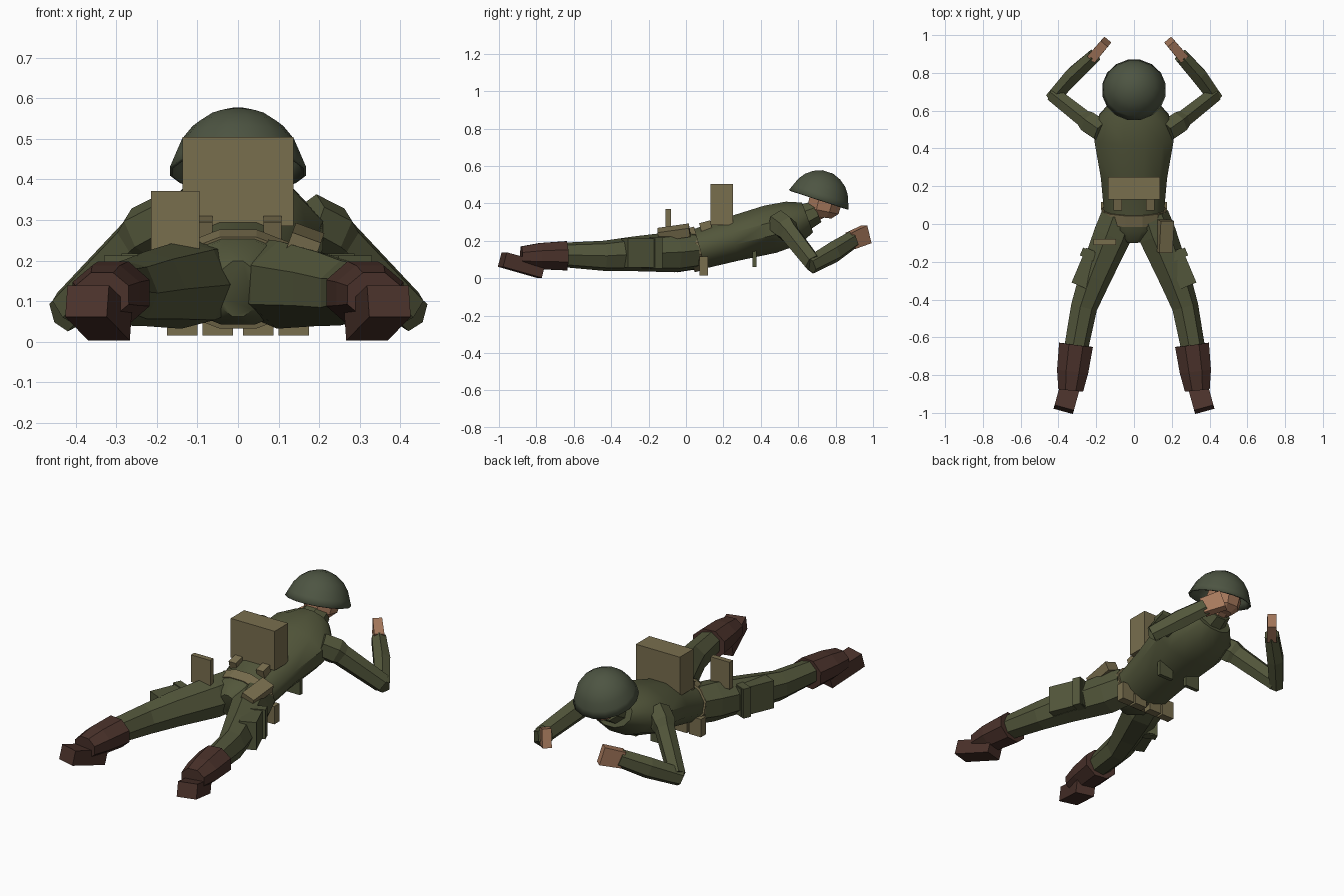
import bpy, bmesh
from math import pi, cos, sin
from mathutils import Vector, Euler

if "Cube" in bpy.data.objects:
    bpy.data.objects.remove(bpy.data.objects["Cube"], do_unlink=True)


def material(name, color):
    m = bpy.data.materials.new(name)
    m.use_nodes = True
    m.diffuse_color = (*color, 1)
    bsdf = m.node_tree.nodes["Principled BSDF"]
    bsdf.inputs["Base Color"].default_value = (*color, 1)
    bsdf.inputs["Roughness"].default_value = 0.9
    return m


CLOTH = material("olive_cloth", (0.085, 0.093, 0.043))
STEEL = material("helmet_green", (0.075, 0.09, 0.055))
CANVAS = material("khaki_canvas", (0.19, 0.156, 0.076))
LEATHER = material("brown_leather", (0.07, 0.032, 0.024))
SKIN = material("skin", (0.38, 0.19, 0.107))


def finish(name, bm, mat, smooth):
    bmesh.ops.recalc_face_normals(bm, faces=bm.faces)
    mesh = bpy.data.meshes.new(name)
    bm.to_mesh(mesh)
    bm.free()
    mesh.materials.append(mat)
    ob = bpy.data.objects.new(name, mesh)
    bpy.context.collection.objects.link(ob)
    if smooth:
        bpy.ops.object.select_all(action='DESELECT')
        ob.select_set(True)
        bpy.context.view_layer.objects.active = ob
        bpy.ops.object.shade_smooth_by_angle(angle=0.7)
    return ob


def tube(name, rings, sides, mat, smooth=False, cap_start=True):
    """Loft through rings of (x, y, z, half width, half height)."""
    bm = bmesh.new()
    pts = [Vector(r[:3]) for r in rings]
    grow = 1 / cos(pi / sides)
    loops = []
    for i, r in enumerate(rings):
        t = (pts[min(i + 1, len(pts) - 1)] - pts[max(i - 1, 0)]).normalized()
        u = t.cross(Vector((0, 0, 1))).normalized()
        v = u.cross(t)
        loop = []
        for k in range(sides):
            a = 2 * pi * (k + 0.5) / sides
            p = pts[i] + grow * (u * r[3] * cos(a) + v * r[4] * sin(a))
            loop.append(bm.verts.new(p))
        loops.append(loop)
    for a, b in zip(loops, loops[1:]):
        for k in range(sides):
            n = (k + 1) % sides
            bm.faces.new((a[k], a[n], b[n], b[k]))
    if cap_start:
        bm.faces.new(loops[0][::-1])
    bm.faces.new(loops[-1])
    return finish(name, bm, mat, smooth)


def box(name, center, size, mat, rot=(0, 0, 0)):
    bm = bmesh.new()
    bmesh.ops.create_cube(bm, size=1)
    turn = Euler(rot).to_matrix()
    for v in bm.verts:
        v.co = turn @ Vector(a * b for a, b in zip(v.co, size)) + Vector(center)
    return finish(name, bm, mat, False)


# Torso, collar and belt
tube("torso", [(0, -.085, .13, .05, .07), (0, -.02, .145, .15, .105),
               (0, .08, .16, .16, .11), (0, .25, .21, .175, .12),
               (0, .45, .262, .21, .13), (0, .57, .295, .185, .12),
               (0, .65, .325, .115, .085)], 12, CLOTH, True)
tube("collar", [(0, .62, .32, .085, .075), (0, .70, .355, .07, .06)], 8, CLOTH)
tube("belt", [(0, .015, .145, .17, .117), (0, .075, .162, .17, .119)], 12, CANVAS)

# Head and helmet
tube("neck", [(0, .64, .33, .055, .05), (0, .74, .38, .055, .05)], 8, SKIN)
tube("head", [(0, .728, .325, .045, .05), (0, .732, .36, .08, .085),
              (0, .745, .41, .088, .088), (0, .755, .47, .075, .075)], 8, SKIN)
AXIS = Vector((0, .31, .95))
dome = []
for h, r in [(0, .168), (.035, .154), (.075, .138), (.11, .112), (.138, .075), (.156, .03)]:
    dome.append((*(Vector((0, .71, .42)) + AXIS * h), r, r))
helmet = tube("helmet", dome, 16, STEEL, True, cap_start=False)
shell = helmet.modifiers.new("thickness", 'SOLIDIFY')
shell.thickness = 0.008

for s, side in ((1, "left"), (-1, "right")):
    # Arm: both sleeves, cuff and hand
    elbow = (s * .42, .68, .08)
    tube(side + "_upper_arm", [(s * .17, .49, .30, .055, .06), (s * .235, .535, .265, .056, .062),
                               (s * .255, .55, .245, .045, .052), (*elbow, .04, .045)], 6, CLOTH)
    wrist = (s * .23 + .02, .89, .205)
    tube(side + "_forearm", [(s * .432, .665, .07, .036, .042), (s * .33 + .01, .79, .14, .042, .05),
                             (*wrist, .036, .043)], 6, CLOTH)
    tube(side + "_hand", [(s * .24 + .02, .88, .2, .026, .045),
                          (s * .168 + .02, .965, .235, .024, .05)], 4, SKIN)

    # Leg with thigh pocket
    tube(side + "_leg", [(s * .085, .04, .15, .09, .095), (s * .12, -.06, .14, .095, .1),
                         (s * .21, -.28, .13, .08, .085), (s * .268, -.44, .12, .066, .074),
                         (s * .31, -.66, .125, .06, .06)], 7, CLOTH)
    box(side + "_thigh_pocket", (s * .25, -.235, .135), (.09, .2, .155), CLOTH, (0, 0, s * .4))
    box(side + "_pocket_flap", (s * .232, -.165, .135), (.1, .045, .165), CLOTH, (0, 0, s * .4))

    # Boot shaft and foot
    tube(side + "_boot_shaft", [(s * .307, -.64, .12, .09, .078), (s * .325, -.78, .118, .083, .07),
                                (s * .335, -.88, .115, .066, .055)], 8, LEATHER)
    tube(side + "_foot", [(s * .315, -.775, .042, .053, .041),
                          (s * .372, -.982, .1, .053, .04)], 4, LEATHER)

    # Belly and chest pouches, rear belt loop
    for n, x in enumerate((.05, .137)):
        box(f"{side}_belly_pouch_{n + 1}", (s * x, .095, .065), (.075, .045, .1), CANVAS)
    box(side + "_chest_pouch", (s * .09, .367, .105), (.09, .022, .09), CLOTH)
    box(side + "_belt_loop", (s * .085, .105, .28), (.045, .06, .045), CANVAS, (.25, 0, 0))

# Carried gear
box("backpack", (0, .19, .395), (.273, .12, .22), CANVAS)
box("shovel_cover", (-.155, -.095, .295), (.12, .03, .152), CANVAS)
box("canteen", (.165, -.065, .245), (.075, .17, .05), CANVAS, (.15, .35, 0))
